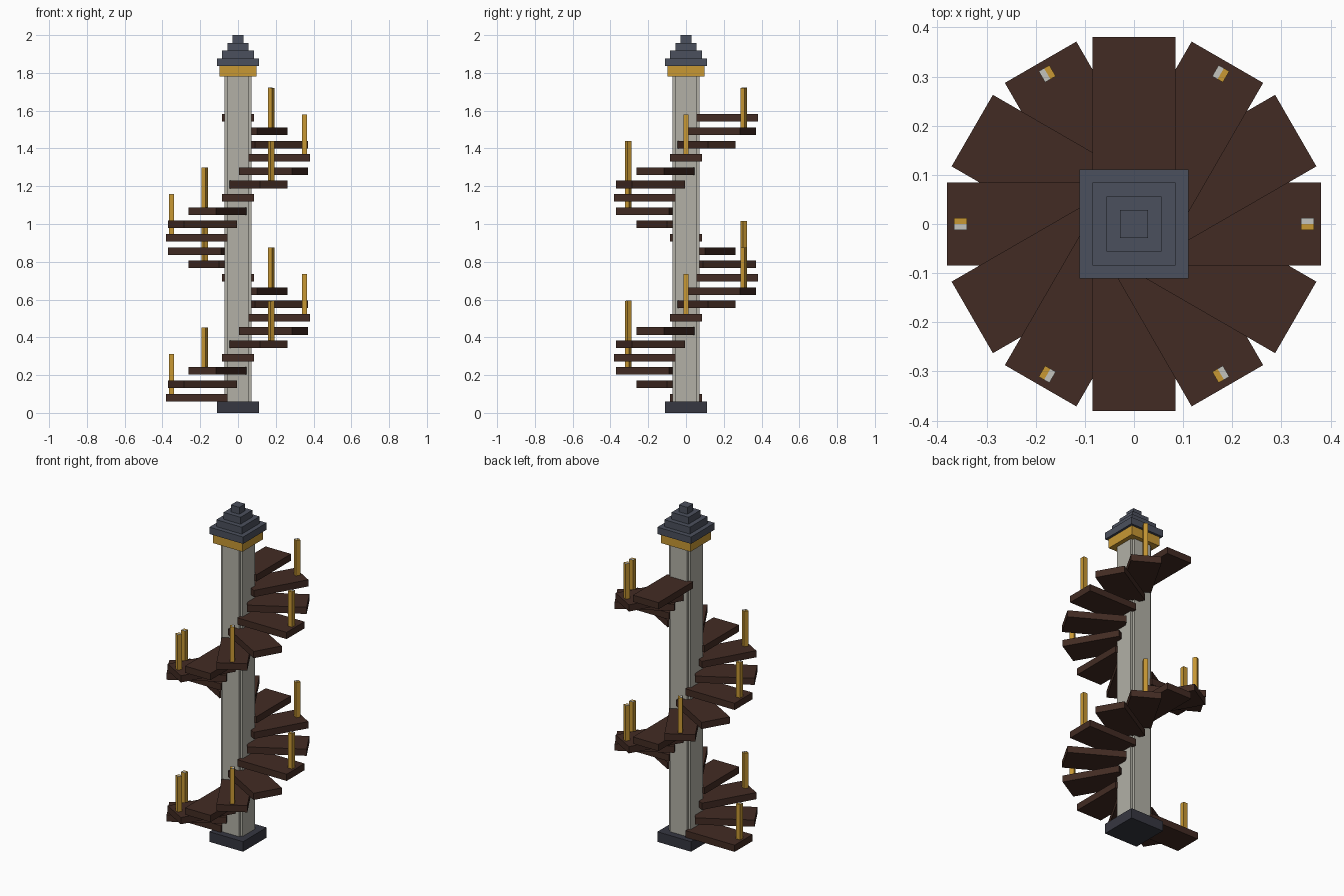
import bpy, bmesh, math
from mathutils import Matrix, Vector

if "Cube" in bpy.data.objects:
    bpy.data.objects.remove(bpy.data.objects["Cube"])


def material(name, r, g, b):
    m = bpy.data.materials.new(name)
    lin = [((c / 255 + 0.055) / 1.055) ** 2.4 for c in (r, g, b)]
    m.diffuse_color = (*lin, 1)
    m.use_nodes = True
    m.node_tree.nodes["Principled BSDF"].inputs["Base Color"].default_value = m.diffuse_color
    return m


STONE = material("pale stone", 178, 176, 166)
WOOD = material("dark wood", 66, 43, 35)
GOLD = material("gold", 200, 152, 52)
SLATE = material("slate", 75, 80, 93)
DARK = material("dark slate", 54, 55, 65)
LIGHT = material("light post top", 196, 195, 190)


def box(name, lo, hi, mat, angle=0.0):
    """Box between two corners, turned around the tower axis."""
    lo, hi = Vector(lo), Vector(hi)
    bm = bmesh.new()
    bmesh.ops.create_cube(bm, size=1)
    bm.transform(Matrix.Rotation(angle, 4, 'Z') @ Matrix.Translation((lo + hi) / 2)
                 @ Matrix.Diagonal((*(hi - lo), 1)))
    me = bpy.data.meshes.new(name)
    bm.to_mesh(me)
    bm.free()
    me.materials.append(mat)
    ob = bpy.data.objects.new(name, me)
    bpy.context.collection.objects.link(ob)
    return ob


def slab(name, half, z0, z1, mat):
    return box(name, (-half, -half, z0), (half, half, z1), mat)


# Base block, collar and stepped cap
slab("base", 0.111, 0, 0.06, DARK)
slab("collar", 0.097, 1.78, 1.836, GOLD)
for i, half in enumerate((0.111, 0.084, 0.056, 0.028)):
    slab(f"cap_tier_{i + 1}", half, 1.836 + 0.041 * i, 1.836 + 0.041 * (i + 1), SLATE)

# Column: square shaft with notched corners, extruded upwards
A, B = 0.071, 0.057
bm = bmesh.new()
ring = []
for k in range(4):
    turn = Matrix.Rotation(k * math.pi / 2, 4, 'Z')
    for p in ((A, -B, 0.06), (A, B, 0.06), (B, B, 0.06)):
        ring.append(bm.verts.new(turn @ Vector(p)))
face = bm.faces.new(ring)
out = bmesh.ops.extrude_face_region(bm, geom=[face])
tops = [v for v in out["geom"] if isinstance(v, bmesh.types.BMVert)]
bmesh.ops.translate(bm, verts=tops, vec=(0, 0, 1.72))
bmesh.ops.recalc_face_normals(bm, faces=bm.faces)
me = bpy.data.meshes.new("column")
bm.to_mesh(me)
bm.free()
me.materials.append(STONE)
bpy.context.collection.objects.link(bpy.data.objects.new("column", me))

# Spiral treads, with a baluster on every second one
for i in range(22):
    ang = math.pi + i * math.pi / 6
    z = 0.081 + i * 0.0705
    box(f"tread_{i + 1}", (0.055, -0.084, z - 0.02), (0.38, 0.084, z + 0.02), WOOD, ang)
    if i % 2 == 0:
        top = z + 0.23
        box(f"baluster_{i + 1}", (0.34, -0.0125, z + 0.02), (0.366, 0.0125, top), GOLD, ang)
        # pale half of the baluster top
        box(f"baluster_top_{i + 1}", (0.34, 0, top), (0.366, 0.0125, top + 0.001), LIGHT, ang)
